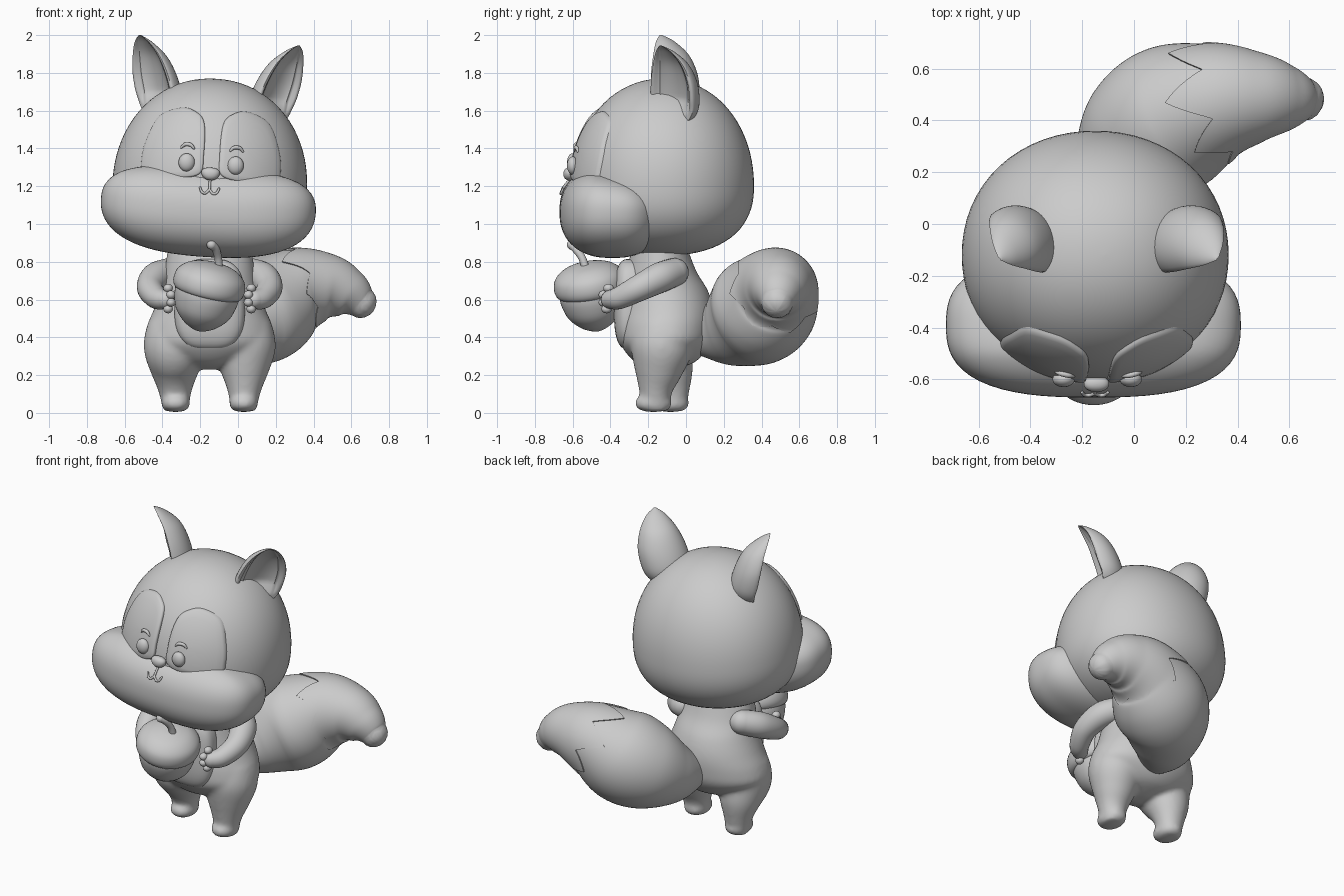
import bpy, bmesh, math
from mathutils import Vector, Matrix

if "Cube" in bpy.data.objects:
    bpy.data.objects.remove(bpy.data.objects["Cube"])

TAU = 2 * math.pi
CX = -0.15                                   # symmetry line of the character
HEAD = Matrix.Translation((CX, 0, 1.2)) @ Matrix.Rotation(math.radians(3.8), 4, 'Y')
BODY = Matrix.Translation((CX, 0, 0))
WORLD = Matrix.Identity(4)


def make(name, lofts, matrix=WORLD):
    """Skin one or more stacks of rings into a single smooth object."""
    bm = bmesh.new()
    for rings in lofts:
        vs = [[bm.verts.new(p) for p in ring] for ring in rings]
        n = len(vs[0])
        for a, b in zip(vs, vs[1:]):
            for j in range(n):
                k = (j + 1) % n
                bm.faces.new((a[j], a[k], b[k], b[j]))
        bm.faces.new(vs[0])
        bm.faces.new(vs[-1])
    bmesh.ops.recalc_face_normals(bm, faces=bm.faces)
    me = bpy.data.meshes.new(name)
    bm.to_mesh(me)
    bm.free()
    me.polygons.foreach_set("use_smooth", [True] * len(me.polygons))
    me.set_sharp_from_angle(angle=math.radians(55))
    ob = bpy.data.objects.new(name, me)
    ob.matrix_world = matrix
    bpy.context.collection.objects.link(ob)
    return ob


def spline(pts, steps, closed=False):
    """Catmull-Rom interpolation of tuples of any length."""
    n, out = len(pts), []
    get = (lambda i: pts[i % n]) if closed else (lambda i: pts[min(max(i, 0), n - 1)])
    for i in range(n if closed else n - 1):
        a, b, c, d = (get(i + k) for k in (-1, 0, 1, 2))
        for s in range(steps):
            t = s / steps
            out.append([0.5 * (2 * q + (r - p) * t + (2 * p - 5 * q + 4 * r - w) * t * t
                               + (3 * q - p - 3 * r + w) * t ** 3)
                        for p, q, r, w in zip(a, b, c, d)])
    if not closed:
        out.append(list(pts[-1]))
    return out


def blob(c, r, n=2.0, m=None, seg=48, lat=28):
    """Rings of a superellipsoid: n squares the plan, m squares the elevation."""
    m, rings = m or n, []
    for i in range(lat + 1):
        la = (i / lat - 0.5) * math.pi * 0.998
        cl, sl, ring = math.cos(la), math.sin(la), []
        kz = (cl ** m + abs(sl) ** m) ** (-1 / m)
        for j in range(seg):
            x, y = math.cos(TAU * j / seg), math.sin(TAU * j / seg)
            k = (abs(x) ** n + abs(y) ** n) ** (-1 / n) * cl * kz
            ring.append(Vector((c[0] + r[0] * x * k, c[1] + r[1] * y * k, c[2] + r[2] * sl * kz)))
        rings.append(ring)
    return rings


def sweep(pts, steps=8, seg=24, caps=True):
    """Rings of a round tube along (x, y, z, radius) points, with domed ends."""
    s = spline(pts, steps)
    cs, rs = [Vector(p[:3]) for p in s], [max(p[3], 0.001) for p in s]
    n = len(cs)
    tan = [(cs[min(i + 1, n - 1)] - cs[max(i - 1, 0)]).normalized() for i in range(n)]
    u = tan[0].orthogonal().normalized()
    rings = []

    def ring(c, r, u, v):
        return [c + (u * math.cos(TAU * j / seg) + v * math.sin(TAU * j / seg)) * r for j in range(seg)]
    for i in range(n):
        u = (u - tan[i] * u.dot(tan[i])).normalized()
        v = tan[i].cross(u)
        dome = [math.radians(a) for a in (18, 36, 54, 72, 87)] if caps else []
        if i == 0:
            rings += [ring(cs[0] - tan[0] * rs[0] * math.sin(a), rs[0] * math.cos(a), u, v) for a in reversed(dome)]
        rings.append(ring(cs[i], rs[i], u, v))
        if i == n - 1:
            rings += [ring(cs[i] + tan[i] * rs[i] * math.sin(a), rs[i] * math.cos(a), u, v) for a in dome]
    return rings


def revolve(profile, seg=48):
    return [[Vector((r * math.cos(TAU * j / seg), r * math.sin(TAU * j / seg), z)) for j in range(seg)]
            for r, z in spline(profile, 4)]


# Head (tall dome above, shallow and fuller below) and cheeks
HC, HR, HN = (0, -0.12, 0), (0.515, 0.48, 0.57), 2.08
dome = blob(HC, HR, HN, None, 64, 40)
jaw = blob(HC, (HR[0], HR[1], 0.365), HN, 2.35, 64, 40)
make("head", [jaw[:20] + dome[20:]], HEAD)
cheeks = blob((0, -0.39, -0.135), (0.57, 0.28, 0.24), 2.7, 2.3, 72, 40)
for ring in cheeks:
    for p in ring:
        up = (p.z + .135) / .24
        p.z += (.1 + .12 * up) * p.x ** 2 - .2 * max(up, 0) * max(p.y + .5, 0)
make("cheeks", [cheeks], HEAD)


def face_y(x, z):
    k = 1 - abs(x / HR[0]) ** HN - abs((z - HC[2]) / HR[2]) ** HN
    return HC[1] - HR[1] * max(k, 0.02) ** (1 / HN)


PATCH = [(.37, .115), (.35, .23), (.29, .355), (.18, .405), (.10, .39), (.05, .33),
         (.042, .16), (.06, .06), (.2, .03), (.35, .03)]
EAR = [(.30, -.07, .34, .07, .07), (.305, -.07, .39, .125, .11), (.315, -.07, .46, .15, .13),
       (.345, -.075, .57, .145, .125), (.375, -.09, .67, .11, .10), (.405, -.115, .74, .058, .05),
       (.422, -.135, .775, .006, .005)]

for s, side in ((-1, "left"), (1, "right")):
    # Raised eye patch following the face
    outline = spline(PATCH, 8, True)
    rings = []
    for k, h in ((1, -0.03), (1, 0.008), (.985, .015), (.95, .019), (.8, .02), (.6, .02),
                 (.4, .02), (.2, .02), (.02, .02)):
        rings.append([Vector((s * x, face_y(x, z) - h, z))
                      for x, z in ((.19 + (a - .19) * k, .2 + (b - .2) * k) for a, b in outline)])
    make(side + "_eye_patch", [rings], HEAD)

    # Eye and brow
    make(side + "_eye", [blob((s * .13, -.60, .118), (.043, .03, .048), 2, 2, 24, 16)], HEAD)
    brow = [(s * (.13 + dx), face_y(.13 + dx, .2) - .023, z, r)
            for dx, z, r in ((-.033, .195, .006), (-.015, .212, .01), (.015, .212, .01), (.033, .195, .006))]
    make(side + "_brow", [sweep(brow, 5, 12)], HEAD)

    # Mouth curl
    curl = [(0, -.655, -.018, .007), (s * .02, -.662, -.038, .007),
            (s * .04, -.66, -.032, .007), (s * .05, -.651, -.01, .006)]
    make(side + "_mouth_curl", [sweep(curl, 5, 10)], HEAD)

    # Cupped ear: convex back, shallow hollow front with a stepped rim
    u, v = Vector((-s * .67, -.74, 0)), Vector((-s * .74, .67, 0))
    rings = []
    for x, y, z, w, d in spline(EAR, 6):
        c, ring = Vector((s * x, y, z)), []
        for j in range(24):
            a = math.pi * j / 24
            ring.append(c + u * w * math.cos(a) + v * d * math.sin(a))
        for q, dent in ((-1, 0), (-.97, -.08), (-.9, -.1), (-.83, -.06), (-.78, .08), (-.72, .12), (-.66, .1),
                        (-.6, .17), (-.4, .29), (-.2, .34), (0, .36), (.2, .34), (.4, .29), (.6, .17),
                        (.66, .1), (.72, .12), (.78, .08), (.83, -.06), (.9, -.1), (.97, -.08)):
            ring.append(c + u * w * q + v * d * dent * min(1, max(0, (z - .40) / .08)))
        rings.append(ring)
    make(side + "_ear", [rings], HEAD)

    # Arm with little fingers holding the nut
    arm = [(s * .215, -.06, .745, .075), (s * .285, -.14, .715, .08), (s * .315, -.25, .66, .07),
           (s * .28, -.35, .61, .06), (s * .235, -.40, .60, .05)]
    fingers = [blob((s * x, y, z), (.025, .028, .023), 2, 2, 16, 10)
               for x, y, z in ((.22, -.41, .66), (.205, -.435, .625), (.205, -.435, .585), (.22, -.42, .55))]
    make(side + "_arm", [sweep(arm)] + fingers, BODY)

# Nose and lip line
nose = blob((0, -.617, .065), (.048, .032, .034), 2.2, 2.2, 24, 16)
for ring in nose:
    for p in ring:
        p.x *= 1 + 5 * (p.z - .065)
make("nose", [nose], HEAD)
make("lip_line", [sweep([(0, -.612, .04, .007), (0, -.64, .005, .007), (0, -.655, -.02, .007)], 4, 10)], HEAD)

# Torso and legs, fused into one soft form
TORSO = [(.23, -.12, .06, .05), (.27, -.11, .2, .16), (.36, -.11, .335, .235), (.45, -.105, .335, .25),
         (.55, -.10, .295, .245), (.65, -.11, .26, .225), (.75, -.13, .24, .185), (.88, -.14, .22, .145)]
parts = [[[Vector((rx * math.cos(TAU * j / 48), cy + ry * math.sin(TAU * j / 48), z)) for j in range(48)]
          for z, cy, rx, ry in spline(TORSO, 5)]]
for s, fy in ((-1, -.07), (1, -.16)):
    parts.append(sweep([(s * .17, -.12, .45, .16), (s * .185, -.13, .34, .165), (s * .185, (fy * 2 - .12) / 3, .22, .128),
                        (s * .183, fy, .12, .09), (s * .18, fy, .012, .066)], 6, 32, False))
    parts.append(blob((s * .18, fy - .012, .052), (.076, .098, .048), 2.2, 2.4, 32, 20))
body = make("body", parts, BODY)
rm = body.modifiers.new("fuse", 'REMESH')
rm.mode, rm.voxel_size, rm.use_smooth_shade = 'VOXEL', 0.012, True
sm = body.modifiers.new("soften", 'SMOOTH')
sm.factor, sm.iterations = 0.5, 14

# Belly panel
make("belly_panel", [blob((0, -.295, .575), (.187, .087, .24), 3)], BODY)

# Acorn: nut, cap and stem
NUT = Matrix.Translation((-.15, -.51, .69)) @ Matrix.Rotation(math.radians(10), 4, 'X') \
    @ Matrix.Rotation(math.radians(13), 4, 'Y')
make("acorn_nut", [revolve([(.17, -.03), (.17, -.09), (.145, -.17), (.09, -.23), (.035, -.26), (.002, -.267)])], NUT)
make("acorn_cap", [revolve([(.14, -.06), (.178, -.055), (.193, -.015), (.18, .04), (.13, .083),
                            (.06, .104), (.002, .108)])], NUT)
make("acorn_stem", [sweep([(-.10, -.53, .76, .022), (-.105, -.55, .82, .02), (-.12, -.585, .87, .022),
                           (-.14, -.605, .89, .026)], 6, 16)], WORLD)

# Bushy tail
tail = sweep([(-.11, -.02, .42, .06), (-.09, .10, .42, .13), (-.04, .22, .445, .205), (.05, .34, .505, .27),
              (.17, .42, .57, .282), (.33, .475, .65, .225), (.48, .49, .665, .17), (.59, .487, .63, .122),
              (.655, .483, .583, .076)], 10, 84)
make("tail", [tail])

# Zigzag-edged tail tip laid over the tail
last, seg, shell = len(tail) - 1, len(tail[0]), []
mid = [sum(r, Vector()) / seg for r in tail]
for k in range(36):
    ring = []
    for j in range(seg):
        tooth = abs((j * 7 / seg) % 1 - .5) * 2
        f0 = 52 + 5.5 * tooth + 2 * math.sin(TAU * j / seg)
        f = f0 + (last - f0) * max(k - 1, 0) / 34
        i = min(int(f), last - 1)
        p, c = tail[i][j].lerp(tail[i + 1][j], f - i), mid[i].lerp(mid[i + 1], f - i)
        ring.append(p + (p - c).normalized() * (-.012 if k == 0 else .008 * min(1, (p - c).length / .07)))
    shell.append(ring)
make("tail_tip", [shell])
